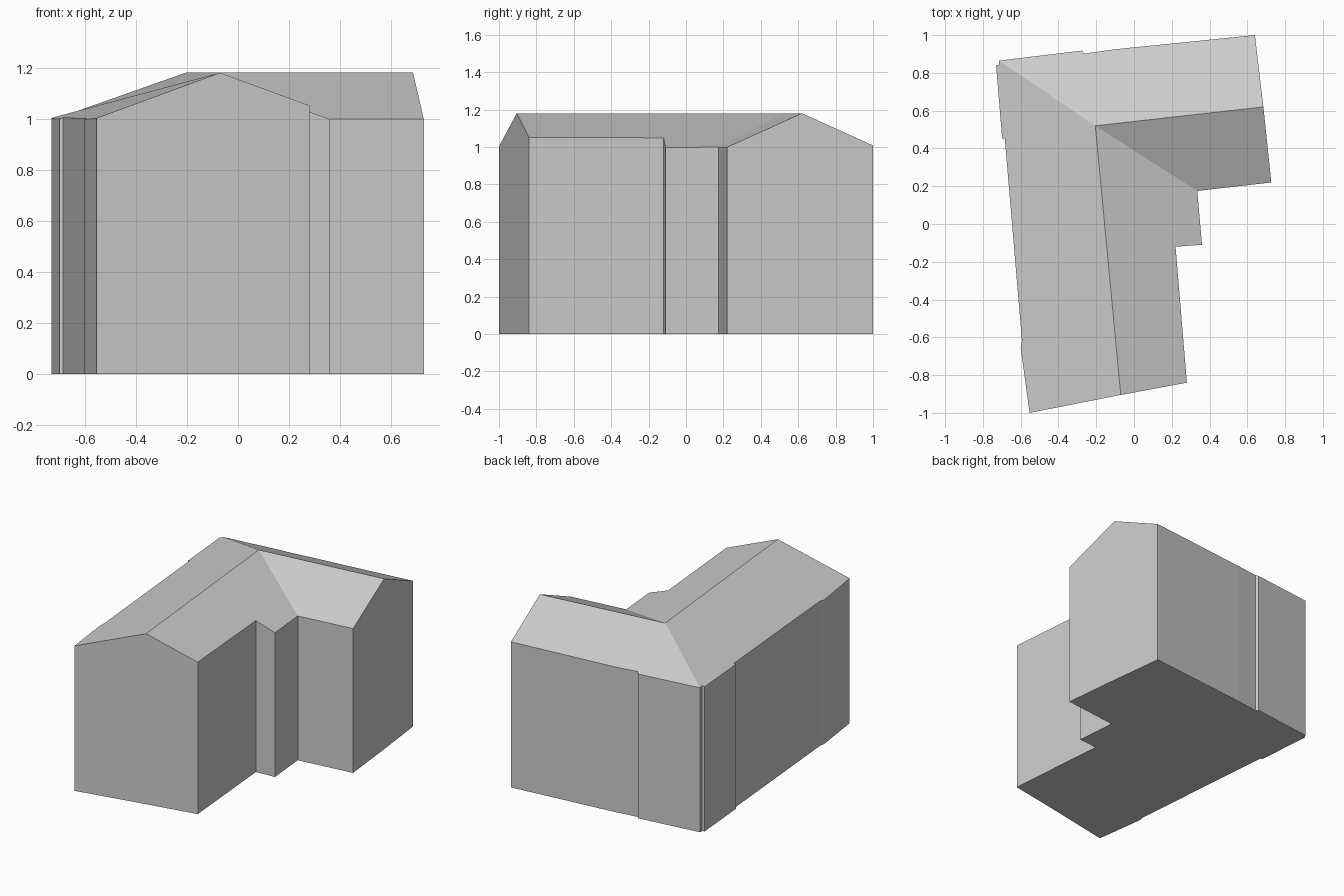
import bpy
import bmesh
from mathutils import Vector

cube = bpy.data.objects.get("Cube")
if cube:
    bpy.data.objects.remove(cube, do_unlink=True)

RIDGE = 1.18

# One pale grey for the whole building
grey = bpy.data.materials.new("pale_grey")
grey.use_nodes = True
colour = (0.6, 0.6, 0.6, 1)
grey.diffuse_color = colour
grey.node_tree.nodes["Principled BSDF"].inputs["Base Color"].default_value = colour

# Ridge lines: front gable, meeting point of the two wings, side gable
front_peak = Vector((-0.07, -0.905))
junction = Vector((-0.205, 0.52))
side_peak = Vector((0.685, 0.62))


def lift(points, start, end, slope):
    """Raise plan points to a roof pitch falling away from a ridge."""
    run = (end - start).normalized()
    return [(x, y, RIDGE - slope * abs(run.cross(Vector((x, y)) - start)))
            for x, y in points]


def main_pitch(points):
    return lift(points, front_peak, junction, 0.362)


def wing_pitch(points):
    return lift(points, junction, side_peak, 0.45)


# Eaves, anticlockwise in plan
east = main_pitch([(0.28, -0.84), (0.22, -0.12), (0.36, -0.11)])
valley = wing_pitch([(0.335, 0.175)])
south = wing_pitch([(0.727, 0.22)])
north = wing_pitch([(0.64, 1.0), (-0.1, 0.925), (-0.265, 0.902), (-0.275, 0.918)])
hip = wing_pitch([(-0.714, 0.865)])
west = main_pitch([(-0.714, 0.842), (-0.73, 0.84), (-0.698, 0.452), (-0.684, 0.452),
                   (-0.593, -0.62), (-0.6, -0.653), (-0.553, -1.0)])
peak_a, peak_j, peak_b = [(p.x, p.y, RIDGE) for p in (front_peak, junction, side_peak)]


def add_object(name, faces):
    bm = bmesh.new()
    for face in faces:
        bm.faces.new([bm.verts.new(p) for p in face])
    bmesh.ops.remove_doubles(bm, verts=bm.verts, dist=0.0005)
    mesh = bpy.data.meshes.new(name)
    bm.to_mesh(mesh)
    bm.free()
    mesh.materials.append(grey)
    obj = bpy.data.objects.new(name, mesh)
    bpy.context.collection.objects.link(obj)


# Roof: four pitches meeting in a hip and a valley
add_object("roof", [
    [peak_a] + east + valley + [peak_j],
    [peak_j] + valley + south + [peak_b],
    [peak_j, peak_b] + north + hip,
    [peak_j] + hip + west + [peak_a],
])

# Walls under the roof outline, with the floor closing them
outline = [peak_a] + east + valley + south + [peak_b] + north + hip + west
ground = [(x, y, 0) for x, y, z in outline]
walls = []
for i in range(len(outline)):
    j = (i + 1) % len(outline)
    walls.append([ground[i], ground[j], outline[j], outline[i]])
add_object("walls", walls)
add_object("floor", [ground[::-1]])
